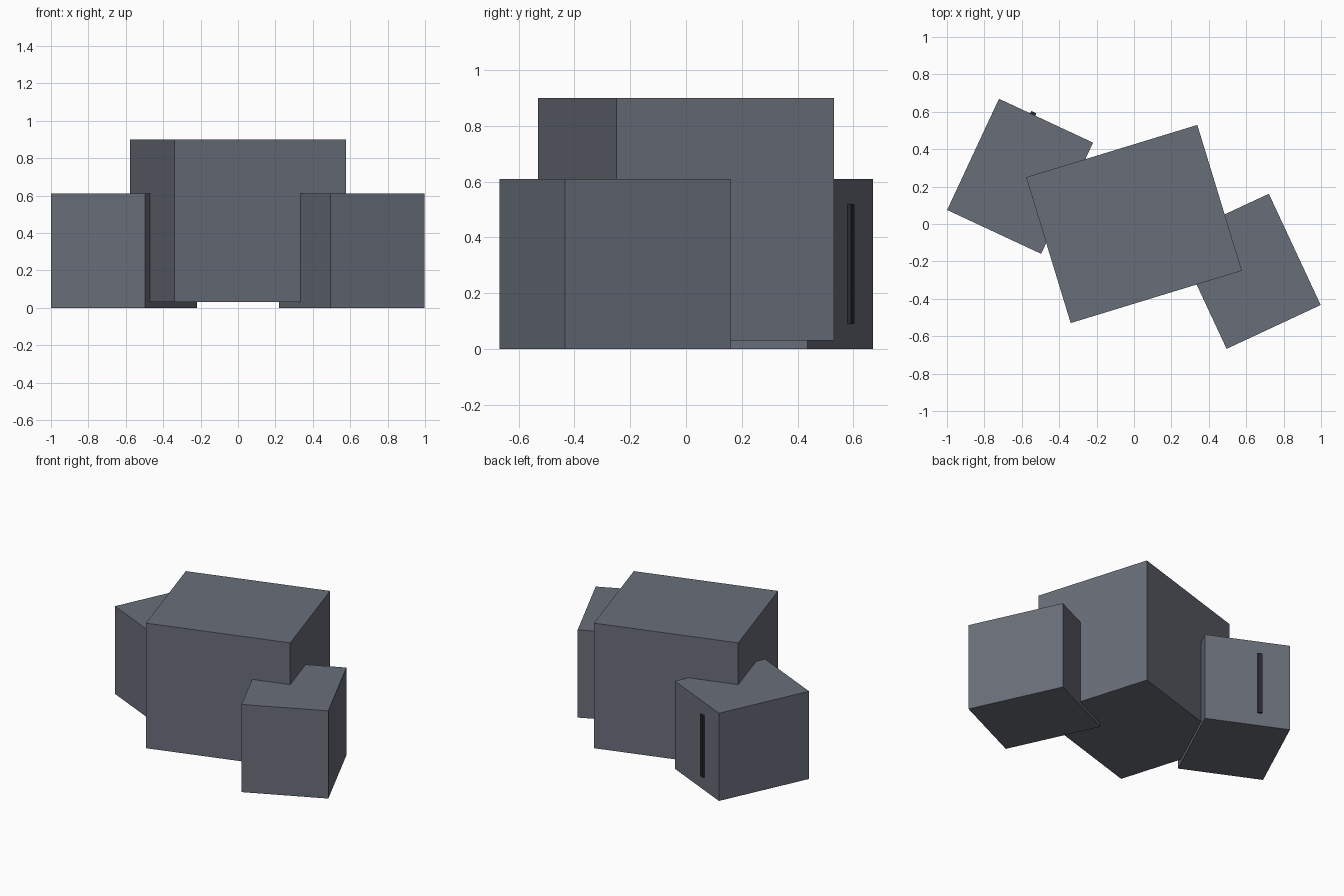
import bpy
import bmesh
import math
from mathutils import Matrix, Vector

if "Cube" in bpy.data.objects:
    bpy.data.objects.remove(bpy.data.objects["Cube"])


def material(name, rgb):
    m = bpy.data.materials.new(name)
    m.diffuse_color = (*rgb, 1.0)
    m.use_nodes = True
    m.node_tree.nodes["Principled BSDF"].inputs["Base Color"].default_value = m.diffuse_color
    return m


SLATE = material("slate_grey", (0.141, 0.156, 0.191))
DARK = material("dark_charcoal", (0.024, 0.023, 0.031))


def box(name, centre, width, depth, z0, z1, angle, mat, offset=(0, 0)):
    """Upright box turned about z; offset is measured in the turned frame."""
    turn = Matrix.Rotation(math.radians(angle), 4, 'Z')
    bm = bmesh.new()
    bmesh.ops.create_cube(bm, size=1.0)
    for v in bm.verts:
        v.co = Vector((v.co.x * width, v.co.y * depth, v.co.z * (z1 - z0)))
    mesh = bpy.data.meshes.new(name)
    bm.to_mesh(mesh)
    bm.free()
    mesh.materials.append(mat)
    obj = bpy.data.objects.new(name, mesh)
    place = Vector((*centre, (z0 + z1) / 2)) + turn @ Vector((*offset, 0))
    obj.matrix_world = Matrix.Translation(place) @ turn
    bpy.context.collection.objects.link(obj)
    return obj


# Large central block, slightly raised off the ground
box("main_block", (0, 0), 0.957, 0.815, 0.03, 0.90, 17, SLATE)

# Two lower side blocks, turned opposite ways
LEFT = (-0.609, 0.255)
box("left_block", LEFT, 0.555, 0.656, 0, 0.61, -25, SLATE)
box("right_block", (0.608, -0.253), 0.555, 0.656, 0, 0.61, 25, SLATE)

# Slim upright bar on the back of the left block
box("back_bar", LEFT, 0.03, 0.023, 0.09, 0.52, -25, DARK, offset=(-0.079, 0.330))
